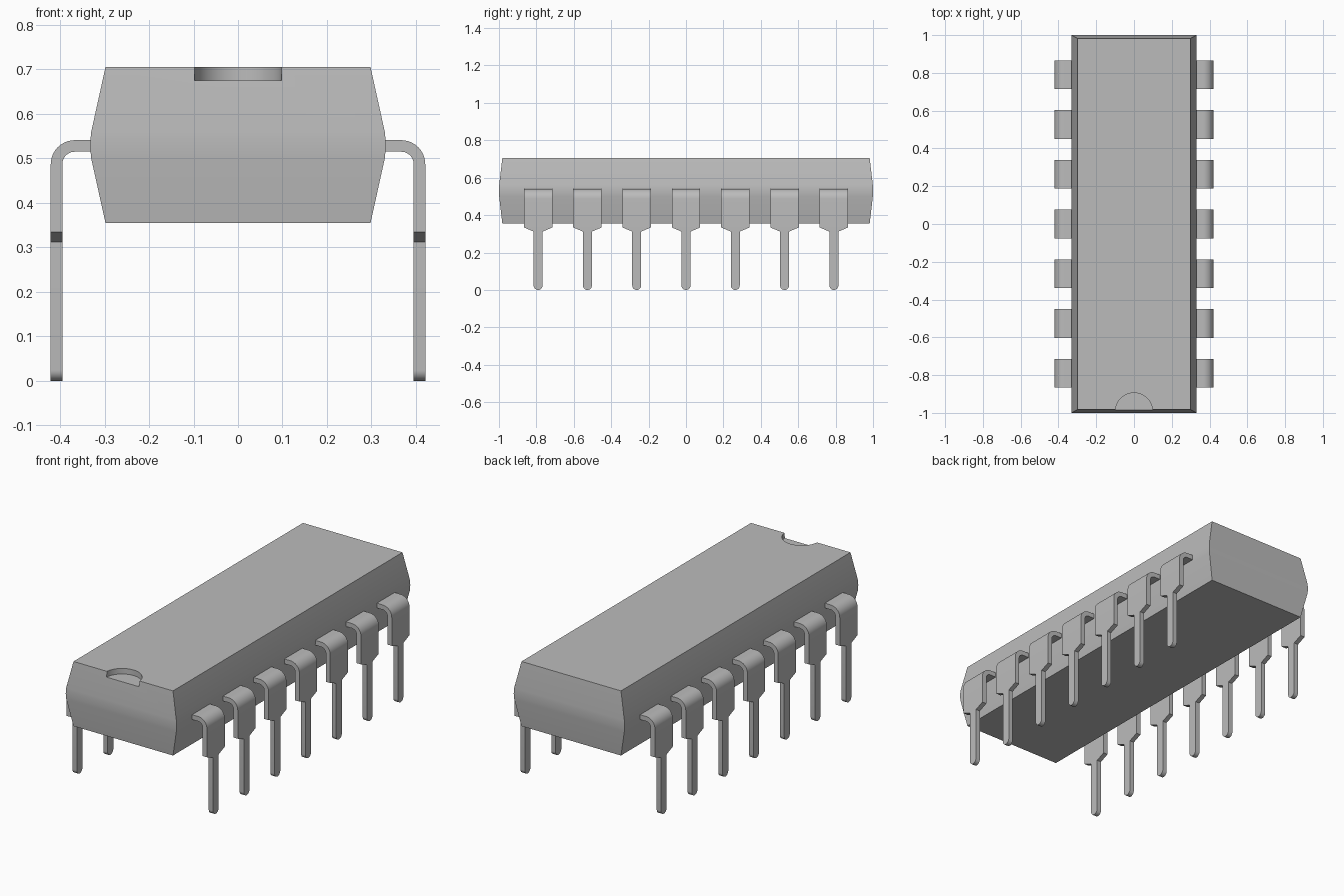
import bpy, bmesh, math

cube = bpy.data.objects.get("Cube")
if cube:
    bpy.data.objects.remove(cube, do_unlink=True)

grey = bpy.data.materials.new("grey")
grey.use_nodes = True
colour = (0.5, 0.5, 0.5, 1)
grey.diffuse_color = colour
grey.node_tree.nodes["Principled BSDF"].inputs["Base Color"].default_value = colour


def loft(name, rings):
    """Skin a stack of four-cornered rings and cap both ends."""
    bm = bmesh.new()
    rows = [[bm.verts.new(p) for p in ring] for ring in rings]
    for a, b in zip(rows, rows[1:]):
        for i in range(4):
            j = (i + 1) % 4
            bm.faces.new((a[i], a[j], b[j], b[i]))
    bm.faces.new(rows[0])
    bm.faces.new(rows[-1])
    bmesh.ops.recalc_face_normals(bm, faces=bm.faces)
    mesh = bpy.data.meshes.new(name)
    bm.to_mesh(mesh)
    bm.free()
    mesh.materials.append(grey)
    return mesh


def add(name, mesh):
    ob = bpy.data.objects.new(name, mesh)
    bpy.context.collection.objects.link(ob)
    return ob


def smooth(ob):
    bpy.ops.object.select_all(action="DESELECT")
    ob.select_set(True)
    bpy.context.view_layer.objects.active = ob
    bpy.ops.object.shade_smooth_by_angle(angle=math.radians(30))


# Body: tapered block with a softly rounded waist
MID, HALF, BAND = 0.53, 0.175, 0.03
rings = []
for dz in (-HALF, -BAND, -BAND / 2, 0, BAND / 2, BAND, HALF):
    k = (HALF - abs(dz)) / HALF if abs(dz) >= BAND else 0.88 - 0.05 * (dz / BAND) ** 2
    x, y = 0.298 + 0.0386 * k, 0.982 + 0.0205 * k
    rings.append([(sx * x, sy * y, MID + dz) for sx, sy in ((-1, -1), (1, -1), (1, 1), (-1, 1))])
body = add("body", loft("body", rings))

# Half-round notch in the top front edge
bpy.ops.mesh.primitive_cylinder_add(vertices=64, radius=0.098, depth=0.1, location=(0, -0.992, 0.725))
cutter = bpy.context.object
cutter.data.materials.append(grey)
cut = body.modifiers.new("notch", "BOOLEAN")
cut.operation, cut.object, cut.solver = "DIFFERENCE", cutter, "EXACT"
bpy.context.view_layer.objects.active = body
bpy.ops.object.modifier_apply(modifier="notch")
bpy.data.objects.remove(cutter, do_unlink=True)
smooth(body)

# Pin: bent strip with a wide shoulder and a narrow round-ended leg
OUT, TOP, THICK, BEND = 0.421, 0.541, 0.026, 0.054
WIDE, THIN = 0.076, 0.024
path = [(0.3, TOP, WIDE, 90)]                       # x, z, half width, normal angle
for i in range(11):
    a = 90 - 9 * i
    r = math.radians(a)
    path.append((OUT - BEND + BEND * math.cos(r), TOP - BEND + BEND * math.sin(r), WIDE, a))
path += [(OUT, 0.334, WIDE, 0), (OUT, 0.312, THIN, 0)]
for i in range(9):
    r = math.radians(10 * i)
    path.append((OUT, THIN * (1 - math.sin(r)), THIN * math.cos(r), 0))
path.append((OUT, 0, 0.002, 0))
rings = []
for x, z, w, a in path:
    xi = x - THICK * math.cos(math.radians(a))
    zi = z - THICK * math.sin(math.radians(a))
    rings.append([(x, -w, z), (x, w, z), (xi, w, zi), (xi, -w, zi)])
pin_mesh = loft("pin", rings)

# Seven pins along each side
for side, turn in (("left", 0), ("right", math.pi)):
    for n in range(7):
        pin = add(f"{side}_pin_{n + 1}", pin_mesh)
        pin.location.y = (n - 3) * 0.2635
        pin.rotation_euler.z = turn
smooth(bpy.data.objects["left_pin_1"])
